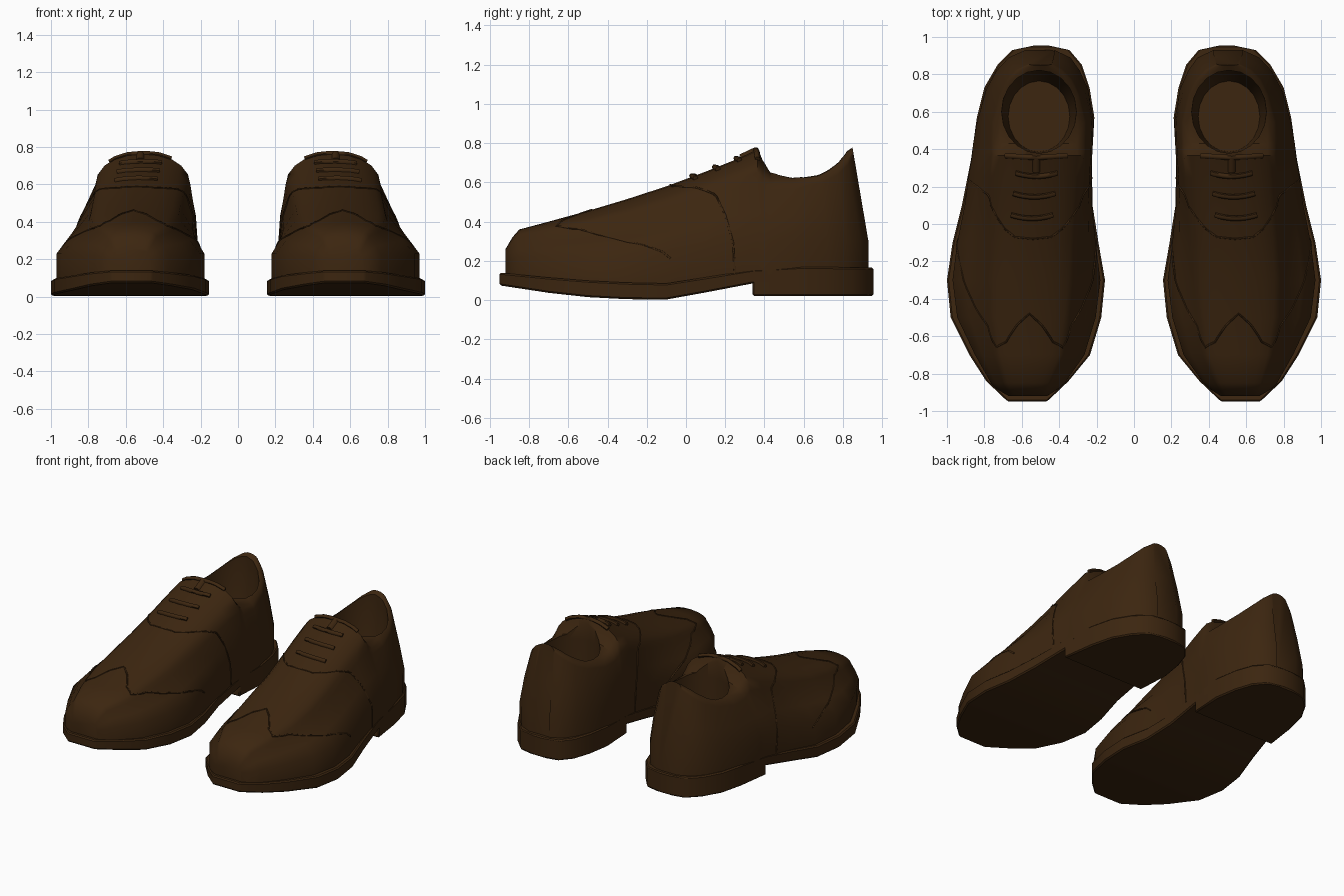
import bpy, bmesh, math

if "Cube" in bpy.data.objects:
    bpy.data.objects.remove(bpy.data.objects["Cube"])

leather = bpy.data.materials.new("dark_brown_leather")
leather.diffuse_color = (0.045, 0.019, 0.005, 1)
leather.use_nodes = True
leather.node_tree.nodes["Principled BSDF"].inputs["Base Color"].default_value = leather.diffuse_color


def lerp_table(table, y):
    """Linear interpolation of table rows, first column is y."""
    if y <= table[0][0]:
        return list(table[0][1:])
    for a, b in zip(table, table[1:]):
        if y <= b[0]:
            t = (y - a[0]) / (b[0] - a[0])
            return [p + (q - p) * t for p, q in zip(a[1:], b[1:])]
    return list(table[-1][1:])


# Sole outline: y, outer x, inner x
OUTLINE = [(-.95, -.67, -.47), (-.94, -.685, -.455), (-.84, -.79, -.35), (-.7, -.88, -.235),
           (-.5, -.98, -.175), (-.3, -1.0, -.155), (-.1, -.97, -.19), (.1, -.92, -.222),
           (.34, -.872, -.225), (.57, -.84, -.212), (.73, -.80, -.238), (.85, -.73, -.278),
           (.93, -.65, -.345), (.955, -.53, -.46)]
# Sole heights: y, bottom z, top z
HEIGHT = [(-.95, .075, .14), (-.6, .022, .105), (-.35, .005, .09), (-.1, .003, .085),
          (0, .02, .1), (.34, .085, .155), (.6, .09, .17), (.955, .09, .165)]
# Upper: y, base xl, base xr, side z, shoulder xl, xr, shoulder z, top z
UPPER = [(-.92, -.67, -.465, .2, -.655, -.48, .24, .26),
         (-.885, -.73, -.41, .21, -.68, -.455, .285, .32),
         (-.85, -.765, -.37, .22, -.70, -.435, .32, .36),
         (-.7, -.85, -.265, .225, -.75, -.365, .345, .4),
         (-.5, -.945, -.205, .23, -.79, -.33, .37, .455),
         (-.3, -.97, -.18, .23, -.80, -.305, .4, .515),
         (-.1, -.945, -.205, .25, -.79, -.295, .45, .58),
         (.1, -.905, -.225, .27, -.775, -.28, .52, .655),
         (.25, -.885, -.228, .3, -.77, -.265, .57, .715),
         (.365, -.866, -.224, .3, -.762, -.255, .6, .77),
         (.39, -.864, -.222, .3, -.762, -.255, .585, .72),
         (.43, -.86, -.22, .3, -.765, -.255, .565, .665),
         (.55, -.838, -.216, .3, -.762, -.252, .565, .655),
         (.72, -.79, -.245, .3, -.72, -.29, .6, .68),
         (.82, -.735, -.29, .3, -.68, -.33, .64, .72),
         (.89, -.67, -.34, .3, -.63, -.38, .69, .755),
         (.93, -.58, -.425, .3, -.565, -.44, .74, .778)]


def section(y):
    """Cross-section of the upper at y, from outer base over the top to inner base."""
    xl, xr, z1, sl, sr, z2, top = lerp_table(UPPER, y)
    base = lerp_table(HEIGHT, y)[1] - .03
    cx = (sl + sr) / 2
    lean = max(0, min(1, (y - .5) / .4)) * .17

    def half(x, s):
        pts = [(x, base), (x, z1), (x * .5 + s * .5 + (x - cx) * .03, (z1 + z2) / 2)]
        for i in range(5):
            a = math.pi / 2 * i / 5
            pts.append((cx + (s - cx) * math.cos(a), z2 + (top - z2) * math.sin(a)))
        return pts
    pts = half(xl, sl) + [(cx, top)] + half(xr, sr)[::-1]
    return [(x, y - lean * max(0, z - .3), z) for x, z in pts]


def on_surface(y, u):
    """Point on the upper, u runs 0..1 across the section."""
    pts = section(y)
    f = u * (len(pts) - 1)
    i = min(int(f), len(pts) - 2)
    return tuple(a + (b - a) * (f - i) for a, b in zip(pts[i], pts[i + 1]))


def on_top(y, x, lift=0):
    """Point on the upper above x."""
    pts = section(y)
    for a, b in zip(pts[1:], pts[2:]):
        if a[0] <= x <= b[0] and b[0] > a[0]:
            return (x, y, a[2] + (b[2] - a[2]) * (x - a[0]) / (b[0] - a[0]) + lift)


def loft(name, rings):
    """Skin closed rings and cap both ends."""
    bm = bmesh.new()
    rows = [[bm.verts.new(p) for p in r] for r in rings]
    n = len(rows[0])
    for a, b in zip(rows, rows[1:]):
        for i in range(n):
            j = (i + 1) % n
            bm.faces.new((a[i], a[j], b[j], b[i]))
    bm.faces.new(rows[0])
    bm.faces.new(rows[-1][::-1])
    bmesh.ops.recalc_face_normals(bm, faces=bm.faces)
    me = bpy.data.meshes.new(name)
    bm.to_mesh(me)
    bm.free()
    ob = bpy.data.objects.new(name, me)
    bpy.context.collection.objects.link(ob)
    return ob


def select(ob):
    bpy.ops.object.select_all(action='DESELECT')
    ob.select_set(True)
    bpy.context.view_layer.objects.active = ob


def finish(ob, angle=40):
    """Colour, smooth and mirror to the second shoe."""
    ob.data.materials.clear()
    ob.data.materials.append(leather)
    select(ob)
    bpy.ops.object.shade_smooth_by_angle(angle=math.radians(angle))
    ob.modifiers.new("other_shoe", 'MIRROR').use_mirror_merge = False


def tube(name, pts, radius):
    cu = bpy.data.curves.new(name, 'CURVE')
    cu.dimensions = '3D'
    cu.bevel_depth = radius
    cu.bevel_resolution = 1
    cu.use_fill_caps = True
    sp = cu.splines.new('POLY')
    sp.points.add(len(pts) - 1)
    for p, c in zip(sp.points, pts):
        p.co = (*c, 1)
    ob = bpy.data.objects.new(name, cu)
    bpy.context.collection.objects.link(ob)
    select(ob)
    bpy.ops.object.convert(target='MESH')
    finish(bpy.context.object, 60)


def slab(name, y0, y1, zrange):
    """Box sections following the sole outline."""
    ys = [y0] + [r[0] for r in OUTLINE if y0 < r[0] < y1] + [y1]
    rings = []
    for y in ys:
        xl, xr = lerp_table(OUTLINE, y)
        lo, hi = zrange(y)
        rings.append([(xl, y, lo), (xl, y, hi), (xr, y, hi), (xr, y, lo)])
    ob = loft(name, rings)
    bev = ob.modifiers.new("soft_edge", 'BEVEL')
    bev.width = .008
    bev.limit_method = 'ANGLE'
    bev.angle_limit = math.radians(50)
    finish(ob)


# Sole and heel block
slab("sole", -.95, .955, lambda y: lerp_table(HEIGHT, y))
slab("heel", .34, .955, lambda y: (.02, .13))

# Upper, with the foot opening cut out
upper = loft("upper", [section(r[0]) for r in UPPER])


def oval(z, rx, ry, cy):
    return [(-.508 + rx * math.cos(i * math.pi / 10), cy + ry * math.sin(i * math.pi / 10), z)
            for i in range(20)]


cutter = loft("opening_cutter", [oval(.2, .165, .19, .575), oval(.45, .19, .21, .59),
                                 oval(.62, .2, .222, .6), oval(1, .2, .222, .6)])
cut = upper.modifiers.new("opening", 'BOOLEAN')
cut.operation = 'DIFFERENCE'
cut.solver = 'EXACT'
cut.object = cutter
select(upper)
bpy.ops.object.modifier_apply(modifier="opening")
bpy.data.objects.remove(cutter)
finish(upper)

# Laces
for i, y in enumerate((.03, .145, .255)):
    pts = []
    for k in range(9):
        s = k / 4 - 1
        x = -.545 + .012 * i + .112 * s
        pts.append(on_top(y + .018 * s * s, x, .006))
    tube(f"lace_{i + 1}", pts, .014)

# Bow and knot
tube("lace_bow", [on_top(.355 + .01 * abs(k - 5) / 5, -.522 + .033 * (k - 5), .002)
                  for k in range(11)], .014)
tube("lace_knot", [on_top(y, -.522, -.004) for y in (.355, .32, .28)], .022)

# Seams: u along half the section, y
VAMP = [(.5, -.08), (.42, -.07), (.36, -.02), (.3, .05), (.2, .14), (.13, .2), (.06, .24), (0, .25)]
WING = [(.5, -.48), (.44, -.54), (.37, -.63), (.28, -.66), (.2, -.58), (.15, -.45), (.1, -.25), (.05, -.08)]
for name, half in (("vamp_seam", VAMP), ("toe_cap_seam", WING)):
    path = half[::-1] + [(1 - u, y) for u, y in half[1:]]
    fine = []
    for a, b in zip(path, path[1:]):
        fine += [on_surface(a[1] + (b[1] - a[1]) * t / 4, a[0] + (b[0] - a[0]) * t / 4) for t in range(4)]
    tube(name, fine + [on_surface(path[-1][1], path[-1][0])], .005)
